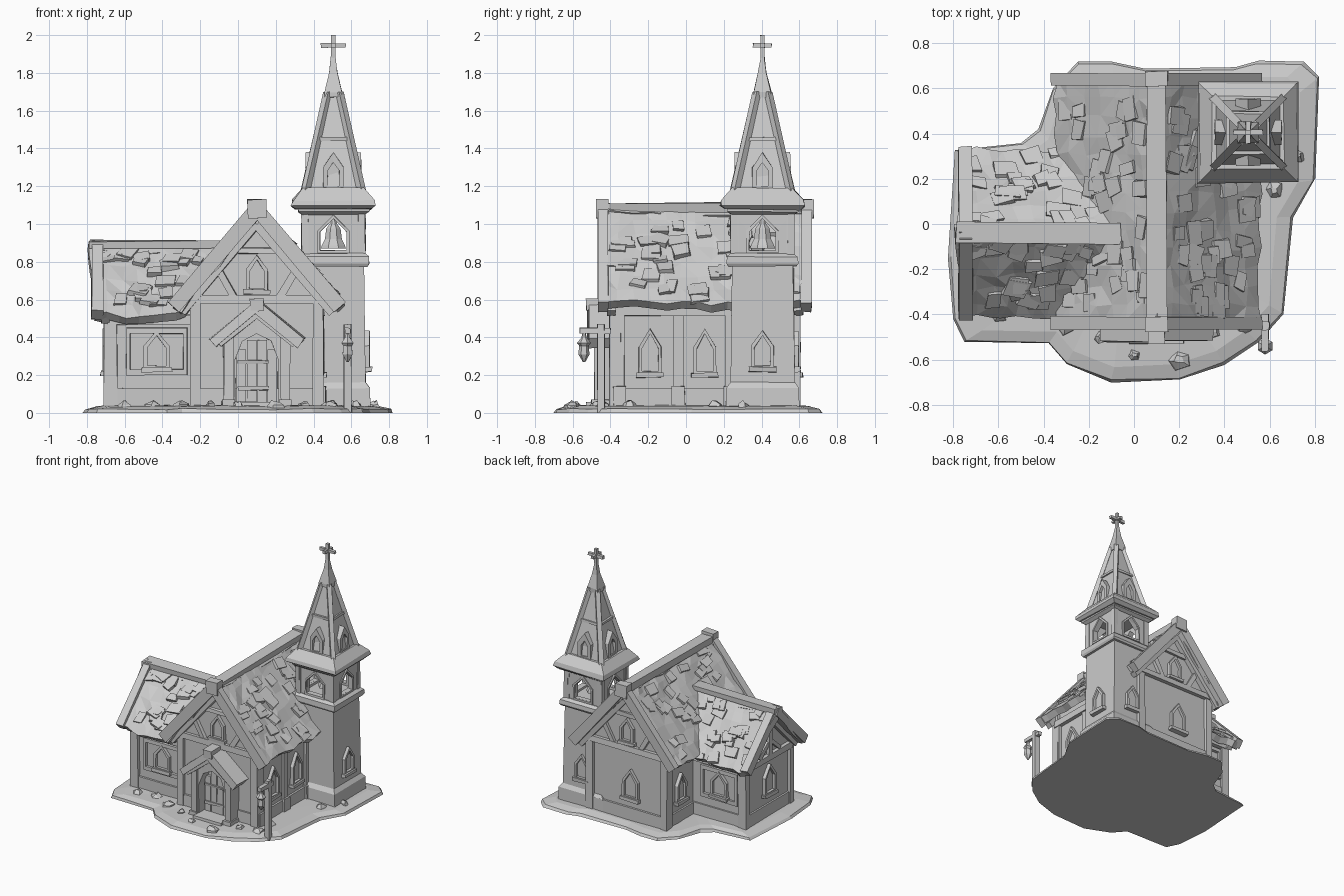
import bpy, bmesh, random
from math import radians, cos, sin, pi
from mathutils import Vector, Matrix

if "Cube" in bpy.data.objects:
    bpy.data.objects.remove(bpy.data.objects["Cube"])

random.seed(4)
R = random.uniform


def finish(name, bm, jit=0.003, recalc=True):
    for v in bm.verts:
        v.co += Vector((R(-jit, jit), R(-jit, jit), R(-jit, jit) if v.co.z > 0.01 else 0))
    if recalc:
        bmesh.ops.recalc_face_normals(bm, faces=bm.faces[:])
    me = bpy.data.meshes.new(name)
    bm.to_mesh(me)
    bm.free()
    ob = bpy.data.objects.new(name, me)
    bpy.context.collection.objects.link(ob)
    return ob


def place(angle, x, y, z=0):
    # facade frame: local x = along wall, y = up, z = outwards; angle 0 faces the front
    return Matrix.Translation((x, y, z)) @ Matrix.Rotation(radians(angle), 4, 'Z') @ Matrix.Rotation(pi / 2, 4, 'X')


def prism(name, M, pts, d0, d1, jit=0.003):
    bm = bmesh.new()
    a, b = [[bm.verts.new(M @ Vector((u, v, d))) for u, v in pts] for d in (d0, d1)]
    bm.faces.new(a)
    bm.faces.new(b)
    n = len(pts)
    for i in range(n):
        bm.faces.new((a[i], a[(i + 1) % n], b[(i + 1) % n], b[i]))
    return finish(name, bm, jit)


def ring(name, M, inner, outer, d0, d1):
    bm = bmesh.new()
    L = [[bm.verts.new(M @ Vector((u, v, d))) for u, v in p] for p, d in
         ((inner, d0), (outer, d0), (outer, d1), (inner, d1))]
    n = len(inner)
    for k in range(4):
        A, B = L[k], L[(k + 1) % 4]
        for i in range(n):
            bm.faces.new((A[i], A[(i + 1) % n], B[(i + 1) % n], B[i]))
    return finish(name, bm, 0.002)


def beam(name, M, p, q, w, d0, d1, jit=0.004):
    p, q = Vector(p), Vector(q)
    n = (q - p).normalized()
    n = Vector((-n.y, n.x)) * w / 2
    return prism(name, M, [p - n, q - n, q + n, p + n], d0, d1, jit)


def stack(name, cx, cy, prof, n=4, jit=0.003):
    # n-sided loft through (half width, height) pairs
    bm = bmesh.new()
    rows = []
    for h, z in prof:
        r = h / cos(pi / n)
        rows.append([bm.verts.new((cx + r * cos(pi / n + 2 * pi * i / n), cy + r * sin(pi / n + 2 * pi * i / n), z))
                     for i in range(n)])
    for A, B in zip(rows, rows[1:]):
        for i in range(n):
            bm.faces.new((A[i], A[(i + 1) % n], B[(i + 1) % n], B[i]))
    bm.faces.new(rows[0])
    bm.faces.new(rows[-1])
    return finish(name, bm, jit)


def box(name, x0, x1, y0, y1, z0, z1, jit=0.003):
    return prism(name, place(0, 0, 0), [(x0, z0), (x1, z0), (x1, z1), (x0, z1)], -y0, -y1, jit)


def arch(w, h, t=0.0):
    return [(-w - t, -t), (w + t, -t), (w + t, h * .6 + t * .5), (0, h + t * 1.4), (-w - t, h * .6 + t * .5)]


def window(M, u, v, w=0.045, h=0.18):
    N = M @ Matrix.Translation((u, v, 0))
    ring("window_frame", N, arch(w, h), arch(w, h, 0.018), -0.01, 0.026)
    prism("window_pane", N, arch(w, h), -0.01, 0.006, 0)
    beam("window_sill", N, (-w - .03, -.02), (w + .03, -.02), 0.025, -0.01, 0.038)


def roof(name, a, b, c, d, nu, nv, shingles, thick=0.055):
    # rough slab from ridge a-b down to eave c-d, with loose raised shingles
    a, b, c, d = map(Vector, (a, b, c, d))
    pt = lambda u, v: a.lerp(b, u).lerp(c.lerp(d, u), v)
    along, down = (b - a).normalized(), ((c + d) - (a + b)).normalized()
    nor = along.cross(down).normalized()
    if nor.z < 0:
        nor = -nor
    bm = bmesh.new()
    g = []
    for j in range(nv + 1):
        g.append([])
        for i in range(nu + 1):
            p = pt(i / nu, j / nv) - Vector((0, 0, 0.02 * sin(pi * i / nu)))
            p += nor * R(-.008, .012) + along * R(-.012, .012)
            if j:
                p += down * R(-.02, .012)
            g[j].append(bm.verts.new(p))
    for j in range(nv):
        for i in range(nu):
            bm.faces.new((g[j][i], g[j][i + 1], g[j + 1][i + 1], g[j + 1][i]))
    bmesh.ops.triangulate(bm, faces=bm.faces[:])
    bm.normal_update()
    if sum(f.normal.z for f in bm.faces) < 0:
        bmesh.ops.reverse_faces(bm, faces=bm.faces[:])
    ob = finish(name, bm, 0, False)
    m = ob.modifiers.new("thickness", 'SOLIDIFY')
    m.thickness, m.offset = thick, -1
    bm = bmesh.new()
    for _ in range(shingles):
        p = pt(R(.05, .93), R(.08, .95)) - Vector((0, 0, 0.01))
        B = Matrix((along, down, nor)).transposed().to_4x4()
        bmesh.ops.create_cube(bm, size=1, matrix=Matrix.Translation(p) @ B @ Matrix.Rotation(R(.05, .22), 4, 'X')
                              @ Matrix.Rotation(R(-.3, .3), 4, 'Z') @ Matrix.Diagonal((R(.05, .11), R(.05, .09), .025, 1)))
    finish(name + "_shingles", bm, 0.007)


# snowy ground slab
outline = [(-.79, .33), (-.5, .36), (-.42, .42), (-.36, .6), (-.25, .72), (-.1, .72), (.05, .69), (.45, .69), (.55, .72),
           (.75, .72), (.82, .65), (.8, .2), (.7, .03), (.66, -.4), (.55, -.52), (.4, -.62), (.2, -.69), (-.1, -.7),
           (-.3, -.62), (-.38, -.53), (-.75, -.52), (-.8, -.42), (-.82, -.15)]
bm = bmesh.new()
rings = [[bm.verts.new((x * s, y * s, z)) for x, y in outline] for s, z in ((1, 0), (.985, .02), (.9, .035), (.7, .04))]
for A, B in zip(rings, rings[1:]):
    for i in range(len(A)):
        k = (i + 1) % len(A)
        bm.faces.new((A[i], A[k], B[k], B[i]))
bm.faces.new(rings[0])
bm.faces.new(rings[-1])
finish("ground", bm, 0.004)
for x, y in [(-.6, -.4), (-.45, -.38), (-.3, -.45), (-.15, -.5), (.35, -.47), (.48, -.44), (.5, -.3), (.62, .15), (.72, .3), (0, -.58), (.2, -.6)]:
    r = R(.025, .045)
    stack("snow_clump", x, y, [(r, .02), (r * .8, .045), (r * .3, .06)], 5, .008)

# facade frames
NF, NB, NR = place(0, .1, -.38), place(180, .1, .58), place(90, .43, 0)
NL = place(270, -.23, 0)
WF, WB, WL = place(0, -.45, -.32), place(180, -.45, .24), place(270, -.69, -.04)

# nave and wing bodies
prism("nave_walls", NF, [(-.33, 0), (.33, 0), (.33, .63), (0, 1.03), (-.33, .63)], 0, -.96, 0)
prism("wing_walls", WL, [(-.28, 0), (.28, 0), (.28, .52), (0, .83), (-.28, .52)], 0, -.5, 0)
box("nave_plinth", -.245, .445, -.395, .595, 0, .13)
box("wing_plinth", -.705, -.23, -.335, .255, 0, .13)

# roofs
roof("nave_roof_left", (.1, -.44, 1.11), (.1, .64, 1.1), (-.35, -.44, .56), (-.35, .64, .57), 13, 7, 45)
roof("nave_roof_right", (.1, -.44, 1.11), (.1, .64, 1.1), (.555, -.44, .59), (.555, .64, .59), 13, 7, 45)
roof("wing_roof_front", (-.78, -.04, .91), (-.05, -.04, .89), (-.76, -.41, .52), (-.27, -.41, .54), 8, 6, 24)
roof("wing_roof_back", (-.78, -.04, .91), (-.05, -.04, .89), (-.76, .33, .52), (-.27, .33, .54), 8, 6, 24)
box("nave_ridge", .06, .14, -.46, .65, 1.06, 1.115, .008)
box("wing_ridge", -.79, -.06, -.085, .005, .87, .91, .008)

# gable timbers and bargeboards
for M in (NF, NB):
    for s in (-1, 1):
        beam("nave_bargeboard", M, (0, 1.08), (s * .44, .56), .075, .03, .085)
        beam("nave_rafter", M, (0, 1.0), (s * .4, .53), .045, -.01, .04)
        beam("nave_corner_post", M, (s * .325, 0), (s * .325, .63), .055, -.035, .025)
        beam("nave_brace", M, (s * .12, .61), (s * .2, .75), .035, 0, .025)
    beam("nave_tie_beam", M, (-.34, .6), (.34, .6), .045, 0, .03)
    beam("nave_collar", M, (-.1, .86), (.1, .86), .03, 0, .022)
    beam("ridge_end", M, (0, 1.03), (0, 1.13), .1, .03, .095)
    window(M, 0, .66, .04, .15)
for s in (-1, 1):
    beam("wing_bargeboard", WL, (0, .89), (s * .36, .52), .065, .025, .085)
    beam("wing_rafter", WL, (0, .81), (s * .32, .49), .04, -.01, .035)
    beam("wing_corner_post", WL, (s * .275, 0), (s * .275, .53), .055, -.05, .02)
    beam("wing_brace", WL, (s * .02, .62), (s * .13, .53), .03, 0, .022)
beam("wing_tie_beam", WL, (-.28, .5), (.28, .5), .045, 0, .025)
beam("wing_king_post", WL, (0, .5), (0, .8), .04, 0, .025)
window(WL, 0, .23, .05, .19)
window(NB, .03, .22, .05, .19)

# side walls
for y in (-.35, -.04, .235):
    beam("side_post", NR, (y, 0), (y, .57), .05, 0, .022)
    beam("side_post_base", NR, (y, 0), (y, .14), .07, 0, .035)
for y in (-.19, .1):
    window(NR, y, .22, .042, .2)
beam("side_wall_plate", NR, (-.38, .54), (.25, .54), .05, 0, .03)
beam("back_side_post", NL, (-.555, 0), (-.555, .57), .05, 0, .022)
beam("back_side_plate", NL, (-.58, .54), (-.24, .54), .05, 0, .03)
window(NL, -.41, .22, .04, .18)
for M in (WF, WB):
    ring("wing_panel_frame", M, [(-.12, .23), (.16, .23), (.16, .42), (-.12, .42)],
         [(-.14, .2), (.18, .2), (.18, .45), (-.14, .45)], 0, .02)
    window(M, .02, .25, .05, .16)
    beam("wing_wall_plate", M, (-.24, .49), (.22, .49), .045, 0, .025)

# porch and door
ring("porch_front", NF, [(-.115, 0), (.115, 0), (.115, .28), (.075, .38), (0, .42), (-.075, .38), (-.115, .28)],
     [(-.165, 0), (.165, 0), (.165, .4), (.1, .45), (0, .53), (-.1, .45), (-.165, .4)], 0, .09)
for s in (-1, 1):
    beam("porch_roof", NF, (-s * .01, .575), (s * .235, .37), .06, -.01, .14, .007)
    beam("porch_gable_board", NF, (0, .52), (s * .2, .36), .03, .08, .125)
    beam("porch_post", NF, (s * .15, 0), (s * .15, .4), .05, 0, .105)
    beam("porch_post_base", NF, (s * .15, 0), (s * .15, .07), .07, 0, .12)
beam("porch_ridge", NF, (0, .54), (0, .605), .07, -.01, .15)
for i in range(4):
    u = -.0825 + i * .055
    beam("door_plank", NF, (u, .03), (u, .41 - abs(u) * .9), .05, 0, .025, .002)
for v in (.13, .27):
    beam("door_strap", NF, (-.1, v), (.06, v), .018, .02, .034)
box("door_step", -.02, .22, -.53, -.39, .0, .06)

# tower
TX, TY = .505, .405
stack("tower_body", TX, TY, [(.195, 0), (.192, .13), (.17, .16), (.163, .79)])
stack("tower_lower_ledge", TX, TY, [(.18, .775), (.188, .79), (.188, .825), (.165, .845)])
stack("tower_upper_ledge", TX, TY, [(.165, 1.05), (.188, 1.065), (.19, 1.1)])
stack("bell", TX, TY, [(.066, .87), (.062, .885), (.045, .92), (.038, .975), (.02, 1.0), (.008, 1.06)], 8, 0)
stack("spire_eave", TX, TY, [(.2, 1.075), (.222, 1.095), (.215, 1.125), (.16, 1.19)], 4, .006)
stack("spire", TX, TY, [(.15, 1.15), (.03, 1.7)], 4, 0)
stack("spire_snow_cap", TX, TY, [(.045, 1.67), (.046, 1.7), (.022, 1.8), (.012, 1.88), (.01, 1.93)])
for k in range(4):
    a = k * 90
    M = place(a, TX, TY)
    w, W = .07, .165
    ring("belfry_wall", M, [(-w, .86), (w, .86), (w, .96), (0, 1.035), (-w, .96)],
         [(-W, .83), (W, .83), (W, 1.07), (0, 1.07), (-W, 1.07)], .125, .16)
    ring("belfry_arch_trim", M, [(-w, .86), (w, .86), (w, .96), (0, 1.03), (-w, .96)],
         [(-w - .015, .845), (w + .015, .845), (w + .015, .965), (0, 1.05), (-w - .015, .965)], .14, .17)
    prism("spire_dormer", M, [(-.045, 1.18), (.045, 1.18), (.045, 1.29), (0, 1.355), (-.045, 1.29)], .02, .125)
    ring("dormer_trim", M, [(-.03, 1.2), (.03, 1.2), (.03, 1.28), (0, 1.325), (-.03, 1.28)],
         [(-.055, 1.18), (.055, 1.18), (.055, 1.3), (0, 1.38), (-.055, 1.3)], .09, .148)
    beam("spire_band", M, (-.075, 1.45), (.075, 1.45), .02, .06, .095)
    beam("tower_corner_post", M, (.15, .84), (.15, 1.06), .035, .13, .168)
    # edge ribs of the spire, cut as slanted prisms on the diagonals
    D = place(a + 45, TX, TY) @ Matrix.Rotation(pi / 2, 4, 'Y')
    prism("spire_rib", D, [(-.2, 1.15), (-.235, 1.15), (-.056, 1.7), (-.03, 1.7)], -.017, .017)
    if a in (90, 180):
        window(place(a, TX, TY) @ Matrix.Translation((0, 0, .166)), 0, .25, .042, .16)

# cross
box("cross_upright", TX - .011, TX + .011, TY - .011, TY + .011, 1.88, 2.0, .001)
box("cross_arm_wide", TX - .065, TX + .065, TY - .012, TY + .012, 1.935, 1.957, .003)
box("cross_arm_deep", TX - .012, TX + .012, TY - .05, TY + .05, 1.935, 1.957, .003)

# lantern on a post
box("lantern_post", .56, .6, -.47, -.43, 0, .47)
box("lantern_arm", .565, .595, -.565, -.4, .42, .45)
stack("lantern", .58, -.54, [(.006, .43), (.012, .4), (.032, .37), (.022, .355), (.026, .31), (.006, .27)], 6, .001)
